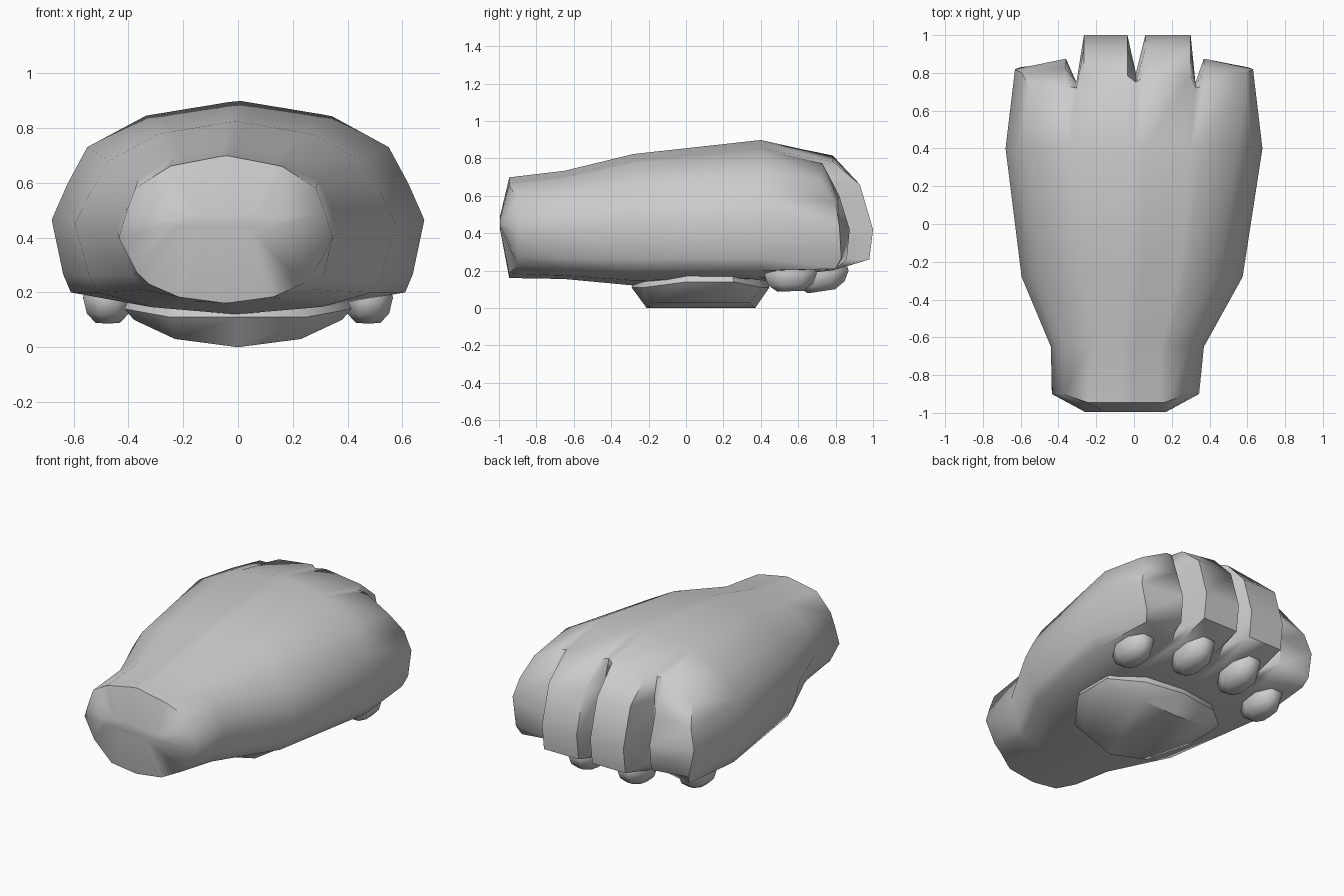
import bpy, bmesh, math

if "Cube" in bpy.data.objects:
    bpy.data.objects.remove(bpy.data.objects["Cube"])


def finish(bm, name, angle=60):
    bmesh.ops.remove_doubles(bm, verts=bm.verts, dist=0.0005)
    bmesh.ops.recalc_face_normals(bm, faces=bm.faces)
    me = bpy.data.meshes.new(name)
    bm.to_mesh(me)
    bm.free()
    ob = bpy.data.objects.new(name, me)
    bpy.context.collection.objects.link(ob)
    bpy.ops.object.select_all(action='DESELECT')
    bpy.context.view_layer.objects.active = ob
    ob.select_set(True)
    bpy.ops.object.shade_smooth_by_angle(angle=math.radians(angle))
    return ob


def bridge(bm, a, b, closed=True):
    n = len(a)
    for i in range(n if closed else n - 1):
        j = (i + 1) % n
        bm.faces.new((a[i], a[j], b[j], b[i]))


def lerp(a, b, t):
    return a + (b - a) * t


# Toe columns across the paw: outer edge, toe corners and grooves
COLS = [-0.59, -0.36, -0.305, -0.265, -0.035, 0.01, 0.06, 0.30, 0.325, 0.37, 0.59]
GROOVES = (2, 5, 8)
OUTER = (0, 1, 9, 10)
N = len(COLS)


def crown(t, mid, edge):
    # dome height across the width, gentle in the middle and steeper outside
    t = abs(t)
    k = t / 0.62 * 0.33 if t < 0.62 else 0.33 + (t - 0.62) / 0.38 * 0.67
    return lerp(mid, edge, k)


def ring(y, cx, top, mid, bot, ztop, zbot):
    """top, mid and bot are (half width, z) of the section's corners."""
    ts = [x / 0.59 for x in COLS]
    upper = [(cx + t * top[0], y, crown(t, ztop, top[1])) for t in ts]
    lower = [(cx + t * bot[0], y, crown(t, zbot, bot[1])) for t in ts]
    side = [(lerp(top[0], mid[0], .55), lerp(top[1], mid[1], .5)), mid,
            (lerp(mid[0], bot[0], .6), lerp(mid[1], bot[1], .75))]
    right = [(cx + w, y, z) for w, z in side]
    left = [(cx - w, y, z) for w, z in reversed(side)]
    return upper + right + lower[::-1] + left


# Paw body: sections from wrist to knuckles
sections = [
    ring(-0.92, -0.045, (0.33, 0.58), (0.39, 0.40), (0.28, 0.23), 0.70, 0.16),
    ring(-0.65, -0.035, (0.33, 0.61), (0.405, 0.42), (0.31, 0.21), 0.735, 0.155),
    ring(-0.28, -0.01, (0.46, 0.68), (0.585, 0.45), (0.50, 0.20), 0.825, 0.12),
    ring(0.40, 0.0, (0.55, 0.73), (0.68, 0.465), (0.61, 0.20), 0.90, 0.14),
    ring(0.76, 0.0, (0.55, 0.68), (0.63, 0.44), (0.58, 0.21), 0.82, 0.20),
]
bm = bmesh.new()
loops = [[bm.verts.new(p) for p in s] for s in sections]
for a, b in zip(loops, loops[1:]):
    bridge(bm, a, b)

# Wrist end, a blunt ridge
first = loops[0]
for v in first:
    v.co.y -= 0.025 if abs(v.co.x + 0.045) < 0.25 else -0.02
ridge = [bm.verts.new((-0.045 + (v.co.x + 0.045) * 0.55, -0.995, 0.46 + (v.co.z - 0.46) * 0.12))
         for v in first]
bridge(bm, first, ridge)
bm.faces.new(ridge)

# Toe fronts: rows run from the knuckles down to the sole
last = loops[-1]
rows = [last[:N]]
left = last[N + 3 + N:][::-1]
right = last[N:N + 3]
inner_y, outer_y, heights = (0.93, 1.0, 0.98), (0.82, 0.875, 0.86), (0.66, 0.42, 0.26)
for r in range(3):
    row = []
    for i, x in enumerate(COLS):
        if i == 0:
            row.append(left[r])
            continue
        if i == N - 1:
            row.append(right[r])
            continue
        y = outer_y[r] if i in OUTER else inner_y[r]
        z = heights[r] - (0.06 if i in OUTER and r == 0 else 0)
        if i in GROOVES:
            y = 0.80 if i == 5 else 0.75
        row.append(bm.verts.new((x, y, z)))
    rows.append(row)
rows.append(last[N + 3:N + 3 + N][::-1])
for i, x in enumerate(COLS):
    for row in (rows[0], rows[-1]):
        row[i].co.x = x if 0 < i < N - 1 else row[i].co.x
        row[i].co.y = 0.73 if i in OUTER else 0.785
        if i in GROOVES:
            row[i].co.y = 0.75 if i == 5 else 0.72
for i in (0, N - 1):
    rows[0][i].co.y = 0.72
    for r, y in ((1, 0.80), (2, 0.82), (3, 0.83), (4, 0.80)):
        rows[r][i].co.y = y
for a, b in zip(rows, rows[1:]):
    bridge(bm, a, b, closed=False)
finish(bm, "paw_body")

# Palm pad: curved sole with sloping rim
bm = bmesh.new()
profile = [(-0.38, 0.10), (-0.23, 0.03), (0, 0.0), (0.23, 0.03), (0.38, 0.10)]
back = [0.02, -0.16, -0.21, -0.16, 0.02]
front = [0.22, 0.34, 0.37, 0.34, 0.22]
lo = [(x, y, z) for (x, z), y in zip(profile, back)]
lo += [(x, y, z) for (x, z), y in list(zip(profile, front))[::-1]]
outer = [(x * 1.09, 0.09 + (y - 0.09) * 1.27, max(z + 0.04, 0.11)) for x, y, z in lo]
inside = [(x * 0.95, 0.09 + (y - 0.09) * 1.1, 0.26) for x, y, z in lo]
v = [[bm.verts.new(p) for p in s] for s in (lo, outer, inside)]
bridge(bm, v[0], v[1])
bridge(bm, v[1], v[2])
for i in range(4):
    bm.faces.new((v[0][i], v[0][i + 1], v[0][8 - i], v[0][9 - i]))
bm.faces.new(v[2])
finish(bm, "palm_pad", 40)


# Toe pads: small faceted bulbs
def toe_pad(name, x, y, w, l, zlow, tilt):
    bm = bmesh.new()
    rings = []
    for s, h in ((0.85, 0.15), (1.0, 0.09), (0.85, 0.035), (0.5, 0.0)):
        pts = []
        for k in range(8):
            a = math.tau * (k + 0.5) / 8
            dx, dy = math.cos(a) * w * s * 1.08, math.sin(a) * l * s * 1.08
            pts.append(bm.verts.new((x + dx, y + dy, zlow + h + dy * tilt)))
        rings.append(pts)
    for a, b in zip(rings, rings[1:]):
        bridge(bm, a, b)
    bm.faces.new(rings[0])
    bm.faces.new(rings[-1])
    finish(bm, name)


for side, label in ((-1, "left"), (1, "right")):
    toe_pad("outer_toe_pad_" + label, side * 0.475, 0.56, 0.09, 0.14, 0.09, 0.04)
    toe_pad("inner_toe_pad_" + label, side * 0.17, 0.725, 0.095, 0.145, 0.09, 0.15)
